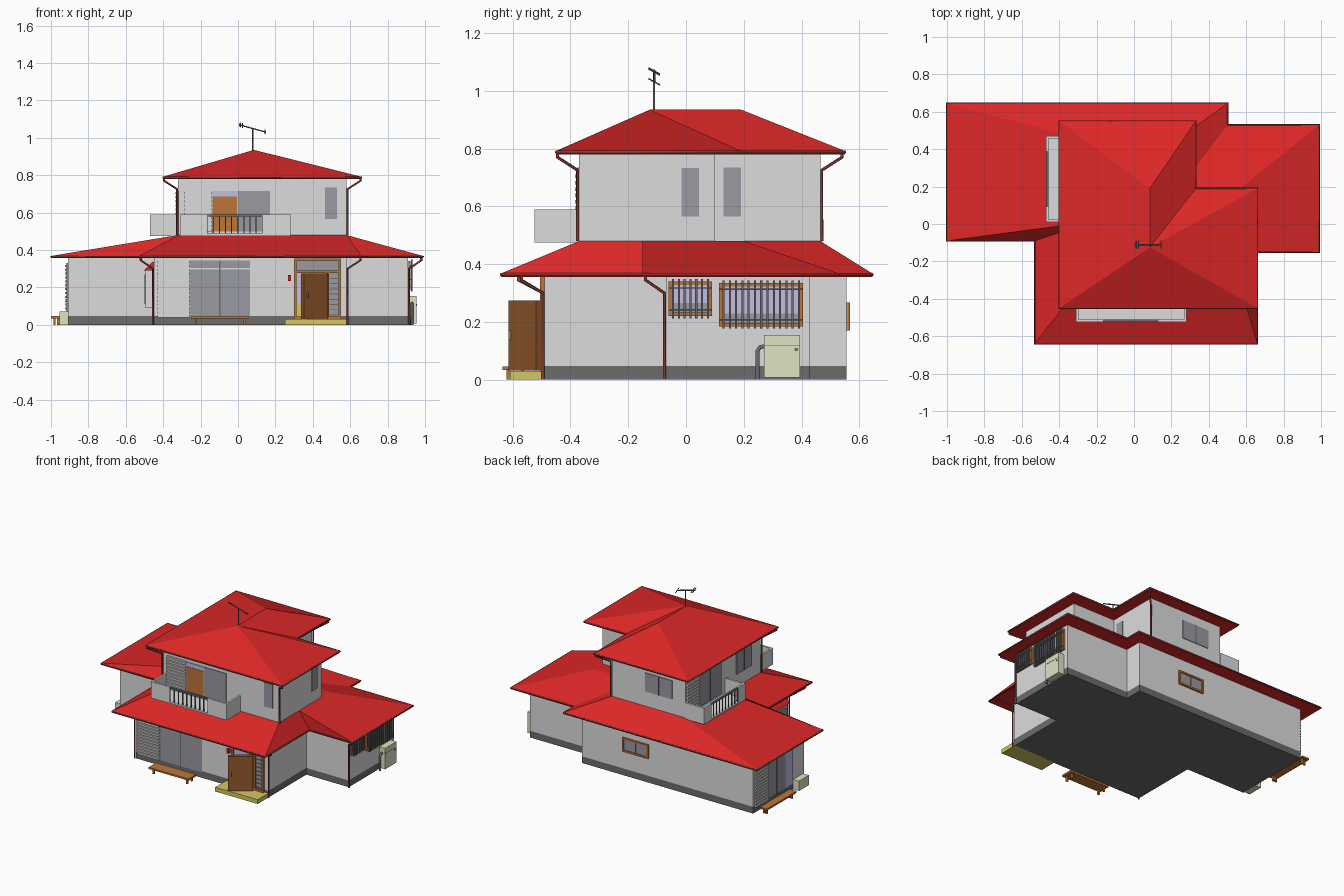
import bpy, bmesh
from mathutils import Vector

if "Cube" in bpy.data.objects:
    bpy.data.objects.remove(bpy.data.objects["Cube"])


def material(name, *rgb):
    m = bpy.data.materials.new(name)
    m.use_nodes = True
    m.diffuse_color = (*rgb, 1)
    m.node_tree.nodes["Principled BSDF"].inputs["Base Color"].default_value = (*rgb, 1)
    return m


WALL = material("white plaster", .72, .72, .72)
RED = material("red tile", .72, .02, .02)
GLASS = material("grey glass", .32, .32, .36)
DARK = material("dark grey", .15, .15, .15)
WOOD = material("light wood", .5, .18, .04)
DOOR = material("brown wood", .29, .1, .025)
YELLOW = material("yellow stone", .65, .58, .12)
CREAM = material("cream metal", .74, .77, .56)
LILAC = material("lilac interior", .55, .52, .75)
GUTTER = material("maroon gutter", .25, .05, .04)


def mesh(name, verts, faces, mat):
    bm = bmesh.new()
    vs = [bm.verts.new(v) for v in verts]
    for f in faces:
        bm.faces.new([vs[i] for i in f])
    bmesh.ops.remove_doubles(bm, verts=bm.verts[:], dist=1e-4)
    bmesh.ops.recalc_face_normals(bm, faces=bm.faces[:])
    me = bpy.data.meshes.new(name)
    bm.to_mesh(me)
    bm.free()
    me.materials.append(mat)
    ob = bpy.data.objects.new(name, me)
    bpy.context.collection.objects.link(ob)
    return ob


def loft(name, low, high, z0, z1, mat):
    """Closed solid between two outlines with paired points."""
    n = len(low)
    verts = [(x, y, z0) for x, y in low] + [(x, y, z1) for x, y in high]
    faces = [(i, (i + 1) % n, n + (i + 1) % n, n + i) for i in range(n)]
    faces.append(tuple(reversed(range(n))))
    if len(set(high)) > 2:
        faces.append(tuple(range(n, 2 * n)))
    return mesh(name, verts, faces, mat)


def boxes(name, mat, *items):
    """Several boxes, each (x0, x1, y0, y1, z0, z1), in one object."""
    verts, faces = [], []
    for x0, x1, y0, y1, z0, z1 in items:
        b = len(verts)
        verts += [(x, y, z) for z in (z0, z1) for x, y in ((x0, y0), (x1, y0), (x1, y1), (x0, y1))]
        faces += [[b + i for i in f] for f in
                  ((3, 2, 1, 0), (4, 5, 6, 7), (0, 1, 5, 4), (1, 2, 6, 5), (2, 3, 7, 6), (3, 0, 4, 7))]
    return mesh(name, verts, faces, mat)


def on(wall, a0, a1, z0, z1, d1, d0=0.0):
    """Box standing out from a wall (side, plane) between depths d0 and d1."""
    side, p = wall
    s = 1 if side in "NE" else -1
    u, v = sorted((p + s * d0, p + s * d1))
    return (a0, a1, u, v, z0, z1) if side in "NS" else (u, v, a0, a1, z0, z1)


def rod(name, pts, r, mat, cyclic=False):
    cu = bpy.data.curves.new(name, "CURVE")
    cu.dimensions = "3D"
    cu.bevel_depth, cu.bevel_resolution, cu.use_fill_caps = r, 1, True
    sp = cu.splines.new("POLY")
    sp.points.add(len(pts) - 1)
    for p, q in zip(sp.points, pts):
        p.co = (*q, 1)
    sp.use_cyclic_u = cyclic
    cu.materials.append(mat)
    ob = bpy.data.objects.new(name, cu)
    bpy.context.collection.objects.link(ob)
    return ob


def roof(name, eave, top, z0, z1):
    loft(name, eave, top, z0, z1, RED)
    loft(name + "_fascia", eave, eave, z0 - .012, z0, RED)
    rod(name + "_gutter", [(x, y, z0 - .004) for x, y in eave], .006, GUTTER, True)


def louvers(name, wall, a0, a1, z0, z1):
    boxes(name, WALL, on(wall, a0, a1, z0, z1, .006))
    n = int((z1 - z0) / .02)
    h = (z1 - z0) / n
    boxes(name + "_slats", WALL, *[on(wall, a0, a1, z0 + i * h, z0 + (i + .55) * h, .014) for i in range(n)])


def frame(name, wall, a0, a1, z0, z1, mat, t=.012, d=.012):
    boxes(name, mat, on(wall, a0, a1, z0, z0 + t, d), on(wall, a0, a1, z1 - t, z1, d),
          on(wall, a0, a0 + t, z0, z1, d), on(wall, a1 - t, a1, z0, z1, d))


def window(name, wall, a0, a1, z0, z1, rim=None, split=True):
    boxes(name + "_glass", GLASS, on(wall, a0, a1, z0, z1, .005))
    if rim:
        frame(name + "_frame", wall, a0, a1, z0, z1, rim)
    if split:
        m = (a0 + a1) / 2
        boxes(name + "_mullion", rim or DARK, on(wall, m - .003, m + .003, z0, z1, .008))


def balcony(name, wall, a0, a1, g0, g1, depth=.155, z0=.475, z1=.59, t=.014):
    boxes(name, WALL, on(wall, a0, a1, z0, z0 + .012, depth),
          on(wall, a0, a0 + t, z0, z1, depth), on(wall, a1 - t, a1, z0, z1, depth),
          on(wall, a0, g0, z0, z1, depth, depth - t), on(wall, g1, a1, z0, z1, depth, depth - t))
    n = 9
    step = (g1 - g0) / n
    bars = [on(wall, g0 + i * step - .003, g0 + i * step + .003, z0, z1, depth - .003, depth - .01) for i in range(n + 1)]
    boxes(name + "_railing", DARK, on(wall, g0, g1, z1 - .01, z1, depth, depth - t), *bars)


def bench(name, wall, a0, a1, d0, d1):
    legs = [on(wall, a, a + .012, 0, .036, d + .012, d) for a in (a0 + .02, a1 - .03) for d in (d0 + .01, d1 - .025)]
    boxes(name, WOOD, on(wall, a0, a1, .034, .046, d1, d0), *legs)


# Walls: ground floor on a plinth, then the upper floor
ground = [(-.91, .555), (-.91, -.01), (-.45, -.01), (-.45, -.49), (.58, -.49),
          (.58, -.07), (.91, -.07), (.91, .43), (.42, .43), (.42, .555)]
loft("plinth", ground, ground, 0, .047, DARK)
loft("ground_floor_walls", ground, ground, .047, .362, WALL)
upper = [(-.32, .465), (-.32, -.37), (.58, -.37), (.58, .10), (.25, .10), (.25, .465)]
loft("upper_floor_walls", upper, upper, .40, .787, WALL)

# Roofs: every eave corner is paired with the point its hip or valley climbs to
roof("lower_roof",
     [(-1, .645), (-1, -.09), (-.53, -.09), (-.53, -.64), (.66, -.64),
      (.66, -.15), (.99, -.15), (.99, .53), (.5, .53), (.5, .645)],
     [(-.32, .465), (-.32, 0), (-.32, -.02), (-.32, -.37), (.58, -.37),
      (.58, -.15), (.58, -.15), (.58, .2), (.25, .2), (.25, .465)], .368, .48)
back, front = (.085, .19), (.085, -.125)
roof("upper_roof", [(-.4, .55), (-.4, -.45), (.66, -.45), (.66, .19), (.33, .19), (.33, .55)],
     [back, front, front, front, front, back], .792, .935)

S0, S1 = ("S", -.49), ("S", -.37)
W0, W1 = ("W", -.91), ("W", -.32)
N0, N1 = ("N", .555), ("N", .465)
E0 = ("E", .91)

# Ground floor front window, shutter and bench
louvers("front_shutter", S0, -.43, -.26, .04, .35)
window("front_window", S0, -.26, .065, .04, .345)
boxes("front_transom_bar", WALL, on(S0, -.26, .065, .297, .303, .008))
bench("front_bench", S0, -.25, .06, .06, .145)

# Entrance with an open door
boxes("entrance_step", YELLOW, (.25, .58, -.61, -.48, 0, .03))
boxes("entrance_interior", LILAC, on(S0, .31, .48, .12, .28, .004))
boxes("entrance_floor", YELLOW, on(S0, .31, .48, .03, .12, .004))
boxes("entrance_glass", GLASS, on(S0, .31, .54, .285, .345, .005), on(S0, .48, .54, .03, .285, .005))
frame("entrance_frame", S0, .30, .55, .03, .355, WOOD, .014, .016)
boxes("entrance_bars", WOOD, on(S0, .30, .55, .278, .29, .016), on(S0, .476, .486, .03, .28, .016))
boxes("entrance_lattice", DARK, *[on(S0, .49, .535, .05 + i * .028, .055 + i * .028, .008) for i in range(8)])
hinge, edge = Vector((.475, -.51)), Vector((.345, -.605))
off = Vector((.007, -.01))
leaf = [tuple(p) for p in (edge - off, edge + off, hinge + off, hinge - off)]
loft("front_door", leaf, leaf, .032, .275, DOOR)
knob = edge.lerp(hinge, .12) + off * 1.6
rod("door_handle", [(*knob, .14), (*knob, .17)], .004, YELLOW)
boxes("door_lantern", RED, on(S0, .266, .284, .235, .265, .02))

# Small bay window with a canopy on the side of the front block
boxes("side_bay", WALL, (-.495, -.45, -.42, -.2, .09, .29))
boxes("side_bay_glass", GLASS, (-.5, -.495, -.4, -.22, .11, .27))
canopy = [(-.505, -.19), (-.505, -.43), (-.45, -.43), (-.45, -.19)]
ridge = [(-.46, -.19), (-.46, -.43), (-.45, -.43), (-.45, -.19)]
loft("side_bay_canopy", canopy, ridge, .29, .335, RED)

# West end: shutter, window, bench and cooling unit
louvers("west_shutter", W0, .40, .54, .04, .33)
window("west_window", W0, .2, .40, .04, .33)
boxes("west_opening", LILAC, on(W0, .12, .2, .04, .33, .005))
bench("west_bench", W0, .2, .53, .035, .09)
boxes("west_cooling_unit", CREAM, on(W0, .0, .11, 0, .07, .045))

# Back window
window("back_window", N0, -.1, .1, .17, .268, WOOD)

# East windows behind bars
for name, a0, a1, z0, z1, n in (("east_small", -.06, .09, .22, .34, 7), ("east_large", .115, .405, .185, .335, 13)):
    window(name, E0, a0, a1, z0, z1, WOOD)
    boxes(name + "_view", LILAC, on(E0, a0 + .012, a1 - .012, z0 + .045, z1 - .012, .007))
    gap = (a1 - a0 - .03) / (n - 1)
    boxes(name + "_bars", DARK, *[on(E0, a0 + .012 + i * gap, a0 + .019 + i * gap, z0 - .008, z1 + .008, .024, .016)
                                  for i in range(n)],
          *[on(E0, a0, a1, z, z + .005, .018, .01) for z in (z0 + .02, z1 - .025)])

# Boiler with its pipe
boxes("boiler", CREAM, on(E0, .27, .395, .008, .155, .045))
boxes("boiler_label", DARK, on(E0, .375, .388, .1, .11, .048))
boxes("boiler_seam", DARK, on(E0, .27, .395, .118, .12, .046))
rod("boiler_pipe", [(.93, .248, 0), (.93, .248, .1), (.93, .256, .113), (.93, .275, .116)], .008, DARK)

# Upper floor front: shutter, open window, glass and small window
louvers("upper_front_shutter", S1, -.29, -.14, .5, .72)
boxes("upper_front_room", LILAC, on(S1, -.14, 0, .5, .715, .005))
boxes("upper_front_cupboard", WOOD, on(S1, -.135, -.005, .5, .685, .008))
boxes("upper_front_glass", GLASS, on(S1, 0, .17, .5, .715, .006))
window("upper_front_small_window", S1, .465, .53, .565, .735, None, False)

# Upper floor sides and back
window("upper_east_window", ("E", .58), -.015, .045, .565, .732, None, False)
window("upper_rear_east_window", ("E", .25), .13, .19, .565, .735, None, False)
louvers("upper_west_shutter", W1, .32, .45, .5, .72)
window("upper_west_window", W1, .07, .32, .5, .72)
window("upper_west_small_window", W1, -.27, -.1, .57, .73)
window("upper_back_window", N1, -.22, -.01, .585, .715)

# Balconies
balcony("front_balcony", S1, -.31, .28, -.165, .13)
balcony("west_balcony", W1, .01, .47, .09, .39, .15)

# Drainpipes from the eaves down the corners
for name, x, y, ex, ey, top, base in (
        ("front_right_pipe", -.455, -.495, -.52, -.58, .36, 0), ("front_left_pipe", .585, -.495, .655, -.57, .36, 0),
        ("east_pipe", .915, -.075, .98, -.14, .36, 0),
        ("upper_front_right_pipe", -.325, -.375, -.395, -.445, .785, .48),
        ("upper_front_left_pipe", .585, -.375, .655, -.445, .785, .48),
        ("upper_back_pipe", .255, .47, .325, .54, .785, .48)):
    rod(name, [(ex, ey, top), (ex, ey, top - .015), (x, y, top - .06), (x, y, base)], .006, GUTTER)

# Aerial
rod("aerial_pole", [(.08, -.11, .92), (.08, -.11, 1.048)], .004, DARK)
rod("aerial_boom", [(.005, -.11, 1.07), (.15, -.11, 1.03)], .004, DARK)
for i, x in enumerate((.012, .024, .145)):
    z = 1.073 - x * .28
    rod("aerial_element_%d" % i, [(x, -.13, z + .01), (x, -.09, z - .012)], .003, DARK)
